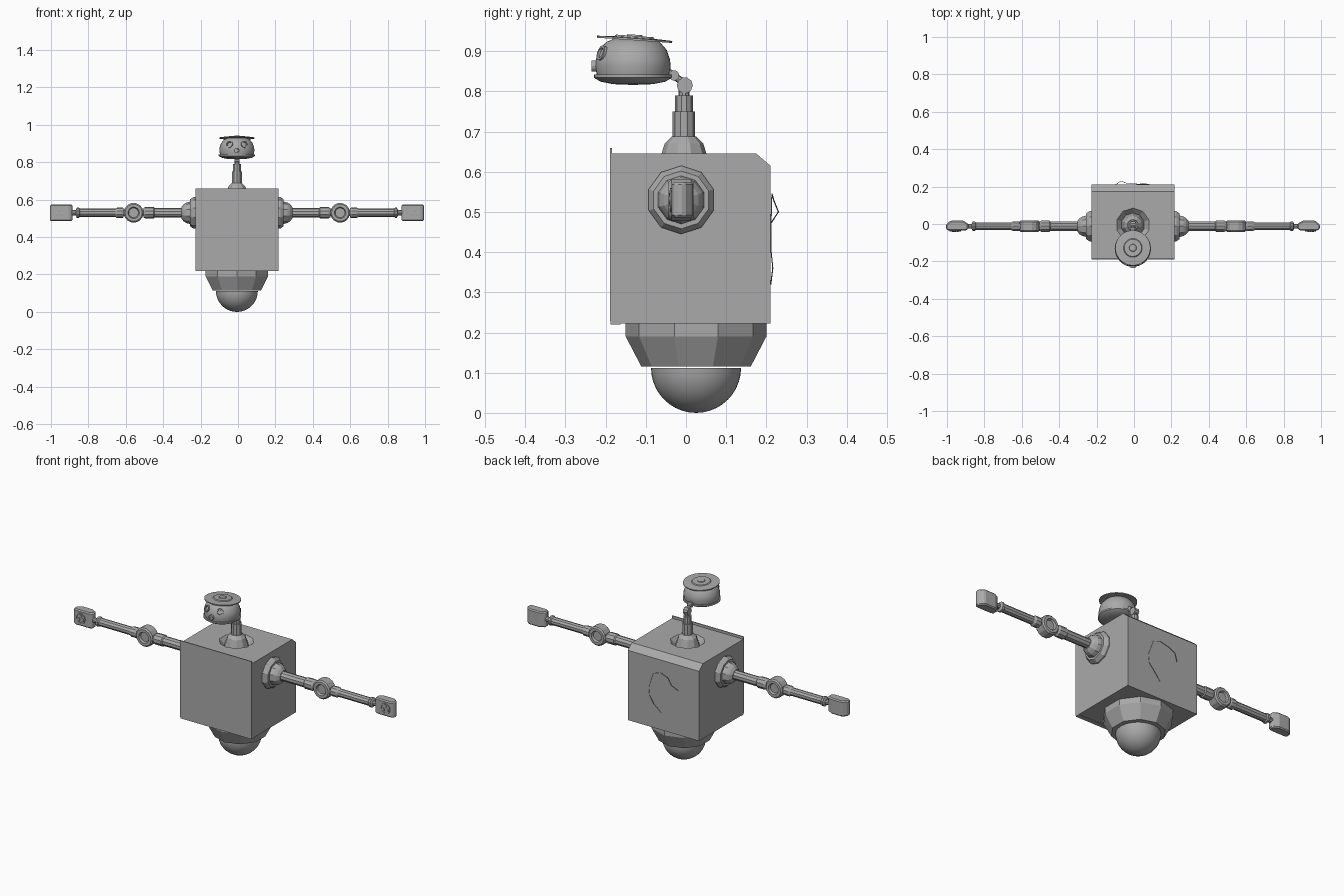
import bpy, bmesh, math
from mathutils import Vector, Matrix

old = bpy.data.objects.get("Cube")
if old:
    bpy.data.objects.remove(old, do_unlink=True)

grey = bpy.data.materials.new("plain_grey")
grey.use_nodes = True
COLOUR = (0.4, 0.4, 0.4, 1)
grey.diffuse_color = COLOUR
grey.node_tree.nodes["Principled BSDF"].inputs["Base Color"].default_value = COLOUR

CX = -0.006                  # centre line
ARM_Y, ARM_Z = -0.012, 0.53  # arm axis


def finish(name, bm, smooth=False):
    bmesh.ops.remove_doubles(bm, verts=bm.verts, dist=1e-5)
    bmesh.ops.recalc_face_normals(bm, faces=bm.faces)
    mesh = bpy.data.meshes.new(name)
    bm.to_mesh(mesh)
    bm.free()
    mesh.materials.append(grey)
    ob = bpy.data.objects.new(name, mesh)
    bpy.context.collection.objects.link(ob)
    if smooth:
        bpy.ops.object.select_all(action='DESELECT')
        ob.select_set(True)
        bpy.context.view_layer.objects.active = ob
        bpy.ops.object.shade_smooth_by_angle(angle=math.radians(35))
    return ob


def lathe(name, profile, loc, axis=(0, 0, 1), sides=10, phase=0.0, smooth=False):
    """Spin (radius, height) points around an axis through loc."""
    rot = Vector(axis).to_track_quat('Z', 'Y').to_matrix()
    bm = bmesh.new()
    rings = []
    for r, h in profile:
        ring = []
        for i in range(sides):
            a = math.tau * i / sides + phase
            p = Vector((r * math.cos(a), r * math.sin(a), h))
            ring.append(bm.verts.new(Vector(loc) + rot @ p))
        rings.append(ring)
    for low, high in zip(rings, rings[1:]):
        for i in range(sides):
            j = (i + 1) % sides
            bm.faces.new((low[i], low[j], high[j], high[i]))
    return finish(name, bm, smooth)


def prism(name, outline, start, depth, smooth=False):
    """Extrude an outline of 3D points by a depth vector."""
    bm = bmesh.new()
    face = bm.faces.new([bm.verts.new(Vector(p) + Vector(start)) for p in outline])
    new = bmesh.ops.extrude_face_region(bm, geom=[face])["geom"]
    bmesh.ops.translate(bm, vec=depth, verts=[v for v in new if isinstance(v, bmesh.types.BMVert)])
    return finish(name, bm, smooth)


def box(name, centre, size):
    bm = bmesh.new()
    bmesh.ops.create_cube(bm, size=1, matrix=Matrix.Translation(centre) @ Matrix.Diagonal((*size, 1)))
    return finish(name, bm)


def dome(radius, squash=1.0, steps=10):
    """Quarter circle profile from the rim to the tip."""
    return [(radius * math.cos(math.pi / 2 * i / steps),
             radius * squash * math.sin(math.pi / 2 * i / steps)) for i in range(steps + 1)]


# Body block with a bevelled back edge and a neck well
side = [(0, -0.187, 0.222), (0, 0.21, 0.222), (0, 0.21, 0.615),
        (0, 0.175, 0.645), (0, -0.187, 0.645)]
body = prism("body", side, (CX - 0.222, 0, 0), (0.444, 0, 0))
well = lathe("neck_well_cutter", [(0, -0.03), (0.06, -0.03), (0.1, 0.01), (0, 0.01)],
             (CX, -0.005, 0.645), phase=math.pi / 2)
well.hide_render = True
cut = body.modifiers.new("neck_well", 'BOOLEAN')
cut.operation, cut.object, cut.solver = 'DIFFERENCE', well, 'EXACT'
bpy.context.view_layer.objects.active = body
bpy.ops.object.modifier_apply(modifier=cut.name)
bpy.data.objects.remove(well, do_unlink=True)
box("front_panel", (CX, -0.187, 0.444), (0.444, 0.005, 0.43))
box("front_lower_lip", (CX, -0.175, 0.226), (0.444, 0.025, 0.012))

# Faceted skirt and smooth dome below the body
lathe("skirt", [(0, 0.225), (0.175, 0.225), (0.175, 0.19), (0.136, 0.115), (0, 0.115)],
      (CX, 0.025, 0), phase=math.pi / 2)
lathe("lower_dome", dome(0.112), (CX, 0.025, 0.112), axis=(0, 0, -1), sides=40, smooth=True)

# Neck
lathe("neck_socket", [(0.065, 0.615), (0.056, 0.645), (0.048, 0.67), (0.03, 0.688), (0, 0.69)],
      (CX, -0.005, 0), phase=math.pi / 2)
lathe("neck", [(0.028, 0.68), (0.028, 0.75), (0.022, 0.75), (0.022, 0.79),
               (0.014, 0.79), (0.014, 0.815), (0, 0.815)], (CX, -0.005, 0), phase=math.pi / 2)
lathe("neck_hinge", [(0, -0.014), (0.02, -0.014), (0.02, 0.014), (0, 0.014)],
      (CX, -0.003, 0.815), axis=(1, 0, 0))
lathe("head_link", [(0, 0), (0.009, 0), (0.009, 0.05), (0, 0.05)],
      (CX, -0.003, 0.82), axis=(0, -0.82, 0.57), sides=8)
lathe("head_hinge", [(0, -0.012), (0.013, -0.012), (0.013, 0.012), (0, 0.012)],
      (CX, -0.03, 0.84), axis=(1, 0, 0))

# Head
HEAD_Y = -0.132
lathe("head", [(0, 0.816), (0.05, 0.818), (0.08, 0.824), (0.094, 0.832), (0.097, 0.834),
               (0.097, 0.842), (0.09, 0.842), (0.094, 0.862), (0.092, 0.88), (0.084, 0.903),
               (0.068, 0.922), (0.045, 0.932), (0, 0.934)],
      (CX, HEAD_Y, 0), sides=36, smooth=True)
lathe("hat_brim", [(0, -0.003), (0.094, -0.003), (0.094, 0.002), (0.05, 0.004),
                   (0.046, 0.008), (0.02, 0.008), (0.018, 0.011), (0, 0.011)],
      (CX, -0.128, 0.93), axis=(0, 0.07, 1), sides=32, smooth=True)
eye = [(0.019, -0.012), (0.019, 0.008), (0.013, 0.008), (0.011, 0.001), (0, 0.004)]
for s, label in ((1, "left"), (-1, "right")):
    lathe(label + "_eye", eye, (CX + s * 0.038, HEAD_Y - 0.074, 0.894),
          axis=(s * 0.42, -0.85, 0.3), sides=16, smooth=True)
lathe("front_lens", [(0.014, -0.01), (0.014, 0.01), (0.009, 0.01), (0.008, 0.005), (0, 0.005)],
      (CX, HEAD_Y - 0.093, 0.863), axis=(0, -1, 0), sides=14)

# Arms
shoulder = [(0.085, 0.215), (0.085, 0.232), (0.072, 0.25), (0.06, 0.25), (0.055, 0.27),
            (0.045, 0.285), (0.03, 0.297), (0, 0.297)]
upper = [(0, 0.28), (0.026, 0.28), (0.026, 0.44), (0.031, 0.445), (0.031, 0.49),
         (0.024, 0.5), (0, 0.5)]
fore = [(0, 0.605), (0.024, 0.605), (0.028, 0.612), (0.028, 0.64), (0.022, 0.65),
        (0.022, 0.84), (0.027, 0.845), (0.027, 0.856), (0.014, 0.862), (0.014, 0.89), (0, 0.89)]
elbow = [(0, -0.02), (0.026, -0.02), (0.031, -0.031), (0.046, -0.031), (0.053, -0.024),
         (0.053, 0.024), (0.046, 0.031), (0.031, 0.031), (0.026, 0.02), (0, 0.02)]
hand = [(0.88, -0.014), (0.895, -0.024), (0.985, -0.024), (1.0, -0.014),
        (1.0, 0.008), (0.975, 0.03), (0.91, 0.03), (0.88, 0.014)]
for s, label in ((1, "left_"), (-1, "right_")):
    root, out = (CX, ARM_Y, ARM_Z), (s, 0, 0)
    for part, profile in (("shoulder", shoulder), ("upper_arm", upper), ("forearm", fore)):
        lathe(label + part, profile, root, axis=out, phase=math.pi / 2)
    elbow_x = CX + s * 0.552
    lathe(label + "elbow", elbow, (elbow_x, ARM_Y, ARM_Z), axis=(0, 1, 0), sides=14)
    box(label + "elbow_link", (elbow_x, ARM_Y, ARM_Z), (0.13, 0.03, 0.034))

    # Hand block, with corners trimmed at the tip, and palm disc with three studs
    palm = prism(label + "hand", [(s * x, y, 0) for x, y in hand],
                 (CX, ARM_Y, ARM_Z - 0.044), (0, 0, 0.088))
    bevel = palm.modifiers.new("soft_corners", 'BEVEL')
    bevel.width, bevel.segments = 0.006, 1
    palm_x, palm_y = CX + s * 0.95, ARM_Y - 0.024
    lathe(label + "palm_ring", [(0.03, -0.002), (0.03, 0.004), (0.024, 0.004), (0.024, -0.001)],
          (palm_x, palm_y, ARM_Z), axis=(0, -1, 0), sides=16)
    for i in range(3):
        a = math.tau * i / 3 + math.pi / 2
        lathe(f"{label}palm_stud_{i + 1}", [(0.009, 0), (0.009, 0.005), (0, 0.006)],
              (palm_x + 0.014 * math.cos(a), palm_y, ARM_Z + 0.014 * math.sin(a)),
              axis=(0, -1, 0), sides=8)

# Loose wire on the back
path = [(-0.1, 0.21, 0.47), (-0.07, 0.23, 0.5), (-0.04, 0.218, 0.53), (0.01, 0.214, 0.545),
        (0.055, 0.213, 0.53), (0.084, 0.211, 0.445), (0.08, 0.212, 0.4),
        (0.05, 0.216, 0.36), (0.01, 0.211, 0.32)]
curve = bpy.data.curves.new("back_wire", 'CURVE')
curve.dimensions, curve.bevel_depth, curve.bevel_resolution = '3D', 0.0015, 1
spline = curve.splines.new('POLY')
spline.points.add(len(path) - 1)
for point, co in zip(spline.points, path):
    point.co = (*co, 1)
curve.materials.append(grey)
bpy.context.collection.objects.link(bpy.data.objects.new("back_wire", curve))
